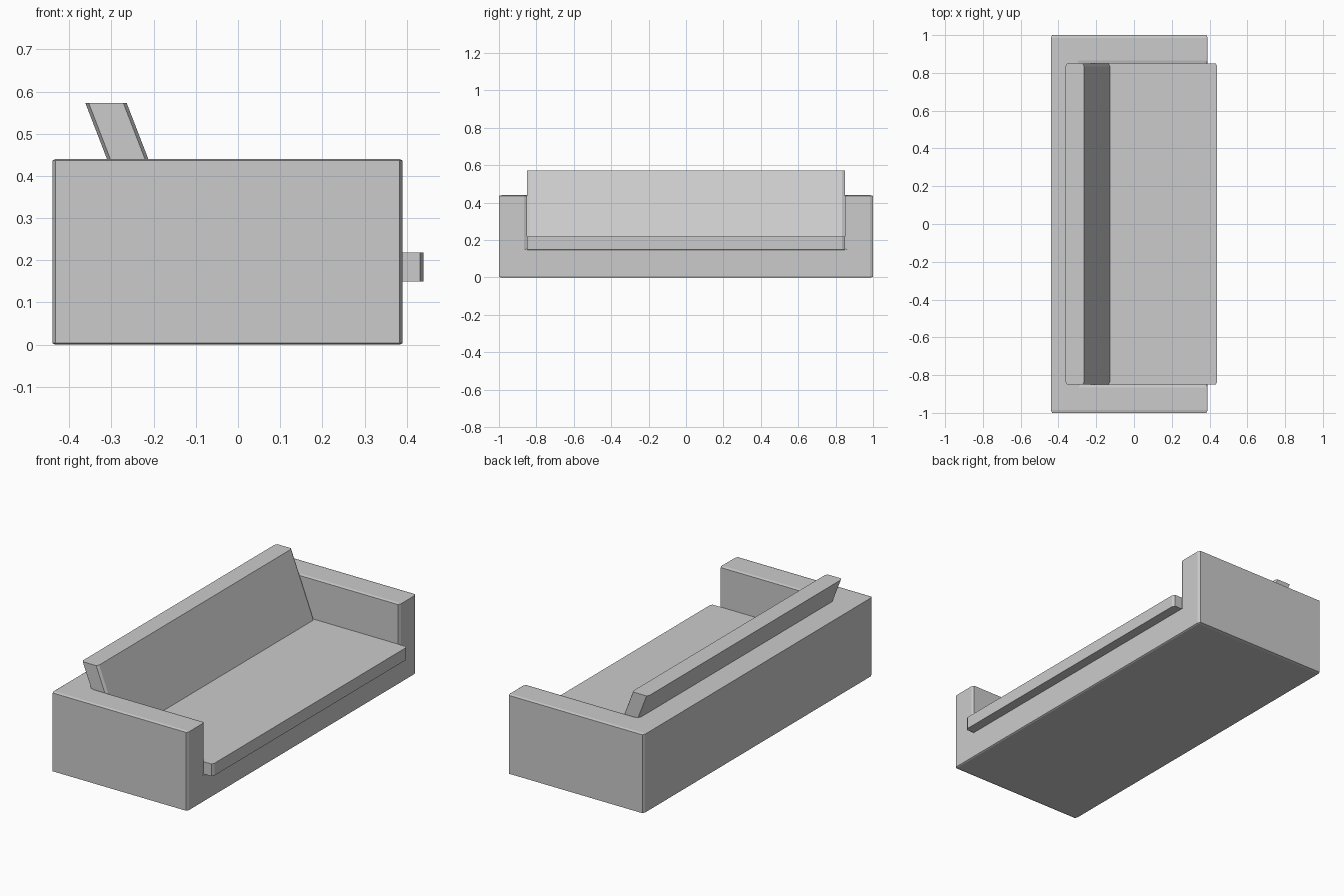
import bpy, bmesh

if "Cube" in bpy.data.objects:
    bpy.data.objects.remove(bpy.data.objects["Cube"])


def box(name, lo, hi, scale=(1, 1, 1)):
    """Box between two corners; scale is kept on the object so bevels stretch with it."""
    bm = bmesh.new()
    bmesh.ops.create_cube(bm, size=1)
    for v in bm.verts:
        for i in range(3):
            v.co[i] = (lo[i] if v.co[i] < 0 else hi[i]) / scale[i]
    me = bpy.data.meshes.new(name)
    bm.to_mesh(me)
    bm.free()
    ob = bpy.data.objects.new(name, me)
    ob.scale = scale
    bpy.context.collection.objects.link(ob)
    return ob


def cushion(name, x0, x1, half_y, z0, z1, lean=0.0, cx=0.008, cy=0.015):
    """Slab with chamfered upright corners; lean shifts the top along x."""
    plan = [(x0 + cx, -half_y), (x1 - cx, -half_y), (x1, -half_y + cy), (x1, half_y - cy),
            (x1 - cx, half_y), (x0 + cx, half_y), (x0, half_y - cy), (x0, -half_y + cy)]
    bm = bmesh.new()
    low = [bm.verts.new((x, y, z0)) for x, y in plan]
    top = [bm.verts.new((x + lean, y, z1)) for x, y in plan]
    bm.faces.new(low[::-1])
    bm.faces.new(top)
    for i in range(8):
        j = (i + 1) % 8
        bm.faces.new((low[i], low[j], top[j], top[i]))
    me = bpy.data.meshes.new(name)
    bm.to_mesh(me)
    bm.free()
    ob = bpy.data.objects.new(name, me)
    bpy.context.collection.objects.link(ob)
    return ob


# Sofa frame: base, back and arms in one piece, with the seating space cut out
frame = box("sofa_frame", (-0.44, -1, 0), (0.39, 1, 0.44), (0.7, 1.5, 0.35))
cutter = box("seat_space_cutter", (-0.29, -0.85, 0.15), (0.6, 0.85, 0.6))
cutter.hide_render = True
cutter.hide_viewport = False
cut = frame.modifiers.new("seat_space", 'BOOLEAN')
cut.operation = 'DIFFERENCE'
cut.solver = 'EXACT'
cut.object = cutter
bev = frame.modifiers.new("chamfer", 'BEVEL')
bev.width = 0.01
bev.segments = 1
bev.limit_method = 'ANGLE'
bpy.context.view_layer.objects.active = frame
frame.select_set(True)
bpy.ops.object.modifier_apply(modifier="seat_space")
bpy.ops.object.modifier_apply(modifier="chamfer")
bpy.data.objects.remove(cutter, do_unlink=True)

# Seat and leaning back cushion
cushion("seat_cushion", -0.29, 0.44, 0.85, 0.15, 0.218)
cushion("back_cushion", -0.225, -0.127, 0.85, 0.218, 0.573, lean=-0.137)
